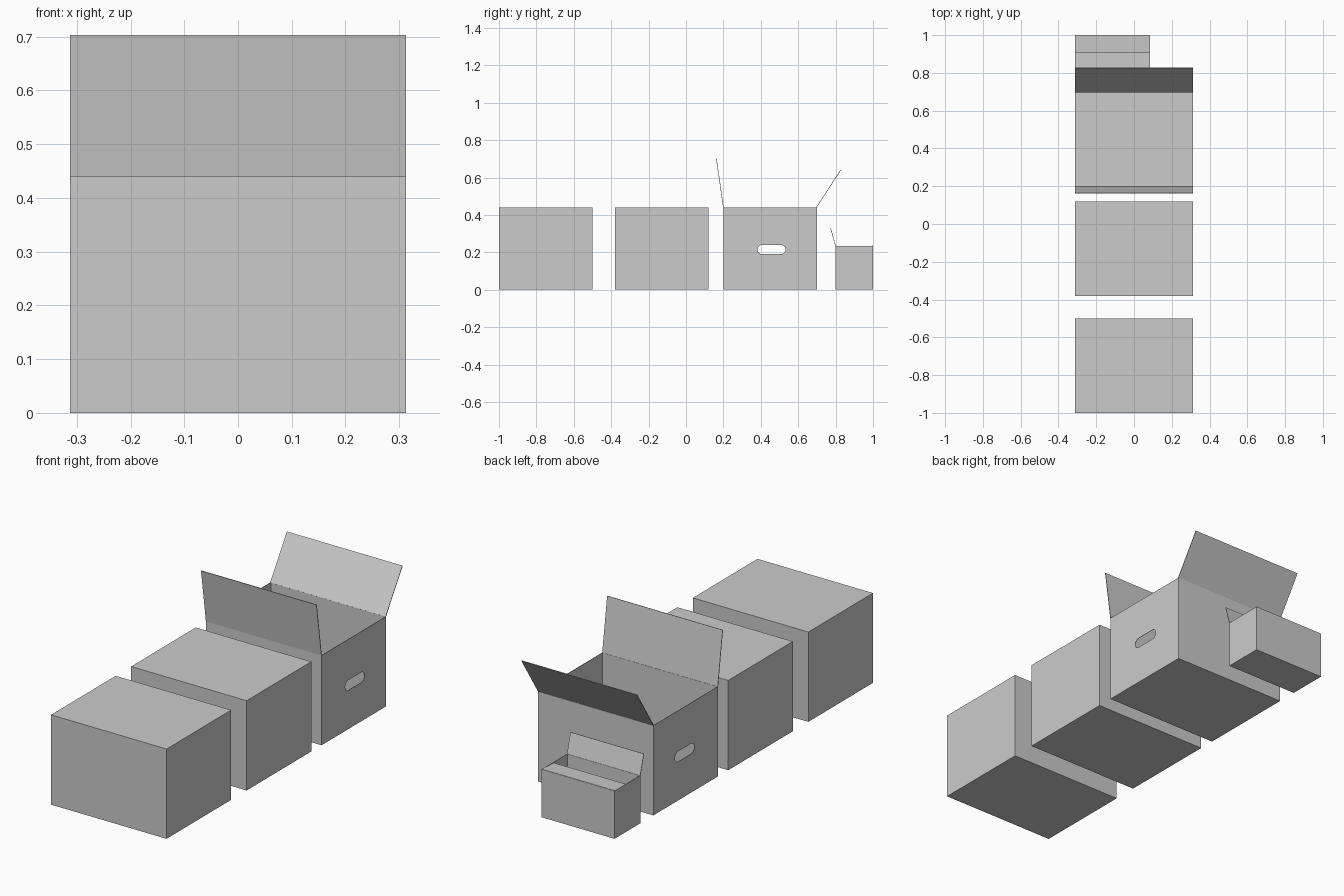
import bpy
import bmesh
import math

cube = bpy.data.objects.get("Cube")
if cube:
    bpy.data.objects.remove(cube, do_unlink=True)

THICK = 0.003  # cardboard thickness

card = bpy.data.materials.new("plain grey cardboard")
card.use_nodes = True
GREY = (0.6, 0.6, 0.6, 1.0)
card.diffuse_color = GREY
card.node_tree.nodes["Principled BSDF"].inputs["Base Color"].default_value = GREY


def make_object(name, bm):
    mesh = bpy.data.meshes.new(name)
    bm.to_mesh(mesh)
    bm.free()
    obj = bpy.data.objects.new(name, mesh)
    bpy.context.collection.objects.link(obj)
    mesh.materials.append(card)
    return obj


def apply_modifiers(obj):
    bpy.context.view_layer.objects.active = obj
    for mod in list(obj.modifiers):
        bpy.ops.object.modifier_apply(modifier=mod.name)


def thicken(obj):
    mod = obj.modifiers.new("cardboard", 'SOLIDIFY')
    mod.thickness = THICK
    mod.offset = -1


def box(name, x0, x1, y0, y1, height, is_open=False):
    """Box standing on the ground; an open one is a thin-walled tray."""
    bm = bmesh.new()
    bmesh.ops.create_cube(bm, size=1)
    for v in bm.verts:
        v.co.x = x1 if v.co.x > 0 else x0
        v.co.y = y1 if v.co.y > 0 else y0
        v.co.z = height if v.co.z > 0 else 0
    if is_open:
        lid = [f for f in bm.faces if f.normal.z > 0.9]
        bmesh.ops.delete(bm, geom=lid, context='FACES')
    obj = make_object(name, bm)
    if is_open:
        thicken(obj)
        apply_modifiers(obj)
    return obj


def flap(name, x0, x1, hinge, tip):
    """Thin sheet running across x from a hinge (y, z) to a tip (y, z)."""
    bm = bmesh.new()
    corners = [(x0, *hinge), (x1, *hinge), (x1, *tip), (x0, *tip)]
    bm.faces.new([bm.verts.new(c) for c in corners])
    obj = make_object(name, bm)
    thicken(obj)
    obj.modifiers["cardboard"].offset = 0
    apply_modifiers(obj)


def cut_handles(obj, y, z, length, height):
    """Cut a rounded slot through both side walls."""
    r = height / 2
    bm = bmesh.new()
    ring = []
    for end, start in ((1, -math.pi / 2), (-1, math.pi / 2)):
        for i in range(9):
            a = start + math.pi * i / 8
            ring.append(bm.verts.new((-1, y + end * (length / 2 - r) + r * math.cos(a),
                                      z + r * math.sin(a))))
    face = bm.faces.new(ring)
    ext = bmesh.ops.extrude_face_region(bm, geom=[face])
    for v in ext["geom"]:
        if isinstance(v, bmesh.types.BMVert):
            v.co.x = 1
    bmesh.ops.recalc_face_normals(bm, faces=bm.faces)
    cutter = make_object("handle_cutter", bm)
    cutter.hide_render = True
    mod = obj.modifiers.new("handles", 'BOOLEAN')
    mod.operation = 'DIFFERENCE'
    mod.solver = 'EXACT'
    mod.object = cutter
    apply_modifiers(obj)
    bpy.data.objects.remove(cutter, do_unlink=True)


HALF, DEPTH, TALL = 0.313, 0.5, 0.44

# Two closed boxes
for name, y in (("front_closed_box", -1.0), ("middle_closed_box", -0.38)):
    box(name, -HALF, HALF, y, y + DEPTH, TALL)

# Large open box with handle slots and two raised flaps
large = box("open_box", -HALF, HALF, 0.2, 0.7, TALL, is_open=True)
cut_handles(large, 0.457, 0.215, 0.15, 0.05)
flap("open_box_front_flap", -HALF, HALF, (0.2, TALL), (0.162, 0.703))
flap("open_box_back_flap", -HALF, HALF, (0.697, TALL), (0.827, 0.64))

# Small open box: front flap raised, back flap folded inwards
SMALL_RIGHT, SMALL_TALL = 0.084, 0.234
box("small_box", -HALF, SMALL_RIGHT, 0.8, 1.0, SMALL_TALL, is_open=True)
flap("small_box_front_flap", -HALF, SMALL_RIGHT, (0.8, SMALL_TALL), (0.773, 0.33))
flap("small_box_back_flap", -HALF, SMALL_RIGHT, (0.999, SMALL_TALL), (0.905, 0.229))
